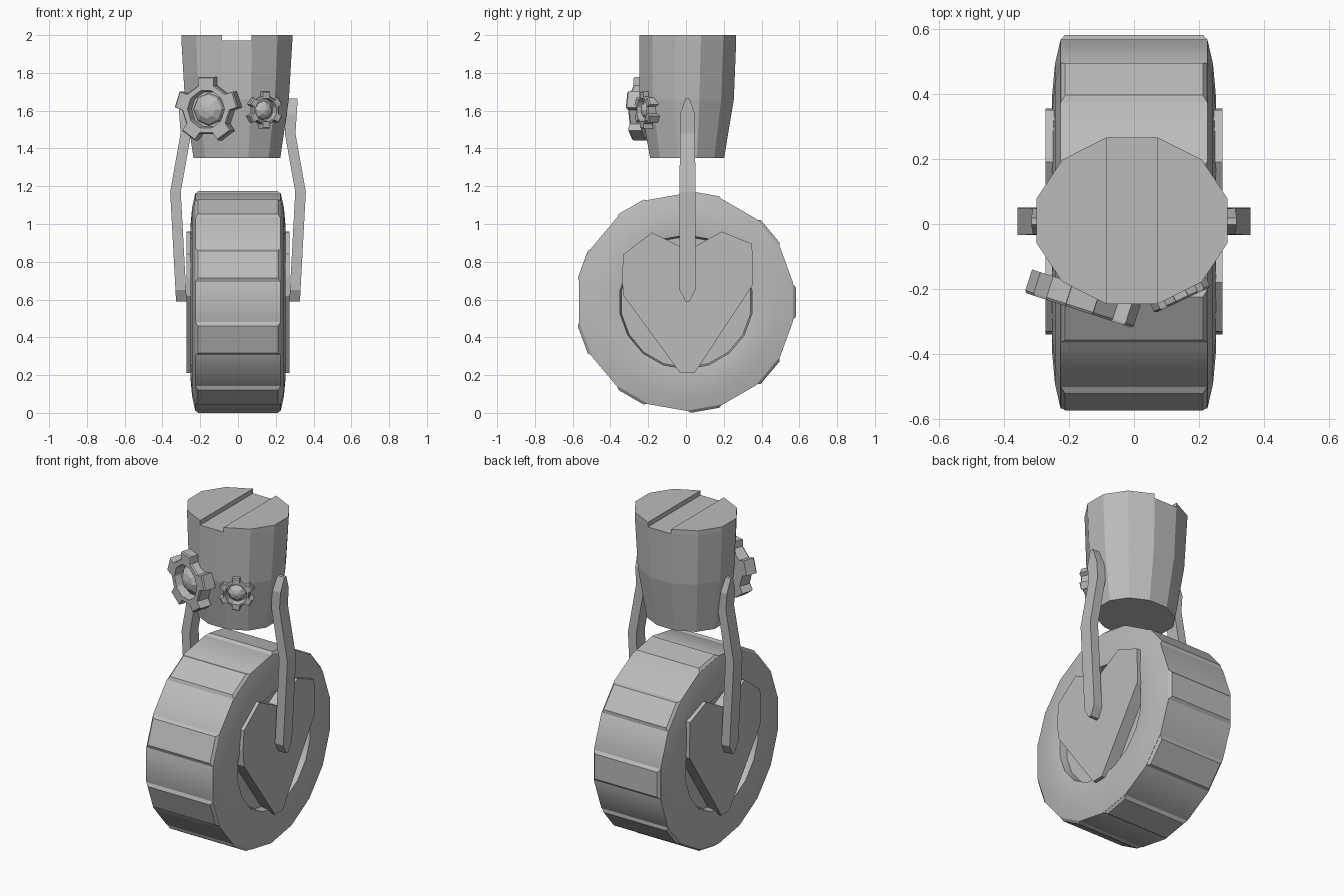
import bpy, bmesh, math
from mathutils import Matrix, Vector

if "Cube" in bpy.data.objects:
    bpy.data.objects.remove(bpy.data.objects["Cube"])

grey = bpy.data.materials.new("plain_grey")
grey.diffuse_color = (0.5, 0.5, 0.5, 1)
grey.use_nodes = True
grey.node_tree.nodes["Principled BSDF"].inputs["Base Color"].default_value = grey.diffuse_color


def finish(bm, name, smooth=None, matrix=None):
    if matrix:
        bm.transform(matrix)
    bmesh.ops.recalc_face_normals(bm, faces=bm.faces)
    me = bpy.data.meshes.new(name)
    bm.to_mesh(me)
    bm.free()
    me.materials.append(grey)
    ob = bpy.data.objects.new(name, me)
    bpy.context.collection.objects.link(ob)
    if smooth:
        bpy.ops.object.select_all(action='DESELECT')
        ob.select_set(True)
        bpy.context.view_layer.objects.active = ob
        bpy.ops.object.shade_smooth_by_angle(angle=math.radians(smooth))
    return ob


def loft(rings, name, caps=True, closed=False, smooth=None, matrix=None):
    """Skin a list of equal-length closed rings."""
    bm = bmesh.new()
    rows = [[bm.verts.new(p) for p in r] for r in rings]
    pairs = list(zip(rows, rows[1:])) + ([(rows[-1], rows[0])] if closed else [])
    for a, b in pairs:
        for i in range(len(a)):
            j = (i + 1) % len(a)
            bm.faces.new((a[i], a[j], b[j], b[i]))
    if caps and not closed:
        bm.faces.new(rows[0])
        bm.faces.new(rows[-1])
    return finish(bm, name, smooth, matrix)


WZ = 0.587  # axle height


def wheel_ring(x, r, n=18):
    return [(x, r * math.sin(2 * math.pi * i / n), WZ + r * math.cos(2 * math.pi * i / n))
            for i in range(n)]


# tyre: lathed shell with a recessed rim opening
half = [(0.19, 0.345), (0.245, 0.355), (0.252, 0.40), (0.243, 0.50), (0.226, 0.576)]
prof = half + [(-x, r) for x, r in reversed(half)]
loft([wheel_ring(x, r) for x, r in prof], "tyre", closed=True, smooth=28)

# raised tread blocks on every second segment
for k in range(9):
    a = math.radians(40 * k + 10)
    rings = []
    for r, hw, hx in ((0.55, 9.5, 0.226), (0.574, 9.5, 0.226), (0.587, 7.5, 0.212)):
        t = math.radians(hw)
        rings.append([(sx * hx, r * math.sin(a + s * t), WZ + r * math.cos(a + s * t))
                      for sx, s in ((-1, -1), (1, -1), (1, 1), (-1, 1))])
    loft(rings, "tread_block")

# hub inside the tyre
loft([wheel_ring(-0.2, 0.36), wheel_ring(0.2, 0.36)], "hub", smooth=28)

# heart-shaped hub plates and fork arms on both sides
heart = [(0.01, 0.86), (-0.18, 0.955), (-0.33, 0.84), (-0.34, 0.72), (-0.33, 0.62),
         (-0.03, 0.21), (0.045, 0.21), (0.355, 0.68), (0.35, 0.895), (0.19, 0.96)]
arm = [(0.59, 0.300, 0.010), (0.65, 0.303, 0.042), (1.17, 0.331, 0.042),
       (1.48, 0.276, 0.040), (1.58, 0.283, 0.040), (1.665, 0.288, 0.010)]
for s, side in ((1, "right"), (-1, "left")):
    loft([[(s * x, y, z) for y, z in heart] for x in (0.19, 0.272)], "hub_plate_" + side)
    loft([[(s * (x + dx), 0.008 + dy * h, z)
           for dx, dy in ((-0.028, -1), (0.028, -1), (0.028, 1), (-0.028, 1))]
          for z, x, h in arm], "fork_arm_" + side)


# tapered twelve-sided head with a slot across its top
def head_ring(z, rx, ry, cy):
    return [(-0.006 + rx * math.cos(math.radians(15 + 30 * i)),
             cy + ry * math.sin(math.radians(15 + 30 * i)), z) for i in range(12)]


loft([head_ring(1.35, 0.238, 0.203, 0.006), head_ring(1.66, 0.285, 0.258, 0.004),
      head_ring(1.972, 0.304, 0.265, 0.01)], "head")
top = head_ring(1.972, 0.304, 0.265, 0.01)
for s, side in ((1, "right"), (-1, "left")):
    i0 = 9 if s > 0 else 3
    part = [top[(i0 + k) % 12] for k in range(6)]
    loft([part, [(x, y, 2.0) for x, y, z in part]], "head_top_" + side)


# toothed eye rings with domed lenses
def eye(name, loc, normal, teeth, tip, root, hole, depth, turn):
    n = Vector(normal).normalized()
    u = Vector((0, 0, 1))
    r = u.cross(n)
    m = Matrix((r, u, n)).transposed().to_4x4()
    m.translation = loc
    step = 2 * math.pi / teeth
    angs = []
    for k in range(teeth):
        for f, rad in ((-0.27, root), (-0.20, tip), (0.20, tip), (0.27, root)):
            angs.append((turn + (k + f) * step, rad))

    def outline(z, k=None, d=0.0):
        return [((k or q - d) * math.cos(a), (k or q - d) * math.sin(a), z) for a, q in angs]

    h = depth / 2
    loft([outline(-h), outline(h * 0.8), outline(h, d=0.006), outline(h, hole),
          outline(-h * 0.4, hole * 0.93)], name + "_ring", matrix=m)
    dome = []
    for t in (0, 30, 58, 82):
        c, s = math.cos(math.radians(t)), math.sin(math.radians(t))
        dome.append([(hole * 0.88 * c * math.cos(math.pi * i / 4),
                      hole * 0.88 * c * math.sin(math.pi * i / 4),
                      -h * 0.6 + depth * 0.8 * s) for i in range(8)])
    loft(dome, name + "_lens", matrix=m)


eye("large_eye", (-0.158, -0.23, 1.607), (-0.31, -0.95, 0), 5, 0.176, 0.135, 0.102,
    0.075, math.pi / 2)
eye("small_eye", (0.137, -0.207, 1.603), (0.42, -0.9, 0), 6, 0.1, 0.076, 0.062,
    0.06, math.pi / 6)
